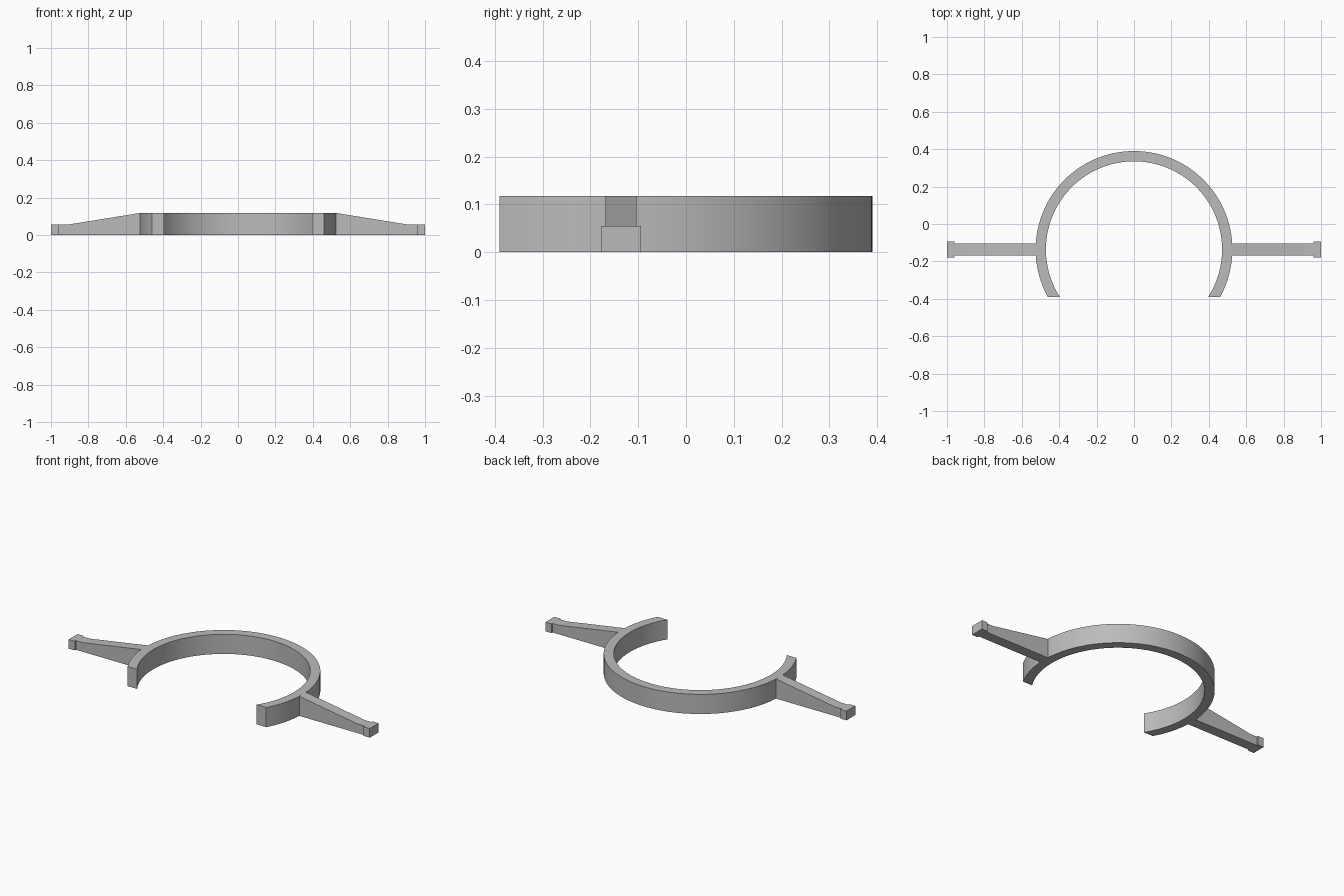
import bpy, bmesh, math

cube = bpy.data.objects.get("Cube")
if cube:
    bpy.data.objects.remove(cube, do_unlink=True)

CENTER_Y = -0.136
CUT_Y = -0.39
HEIGHT = 0.118
FOOT_HEIGHT = 0.055

grey = bpy.data.materials.new("plain grey")
grey.use_nodes = True
grey.diffuse_color = (0.5, 0.5, 0.5, 1)
grey.node_tree.nodes["Principled BSDF"].inputs["Base Color"].default_value = grey.diffuse_color


def extruded(name, faces, offset):
    """Extrude flat faces, given as lists of points, by an offset."""
    bm = bmesh.new()
    for points in faces:
        bm.faces.new([bm.verts.new(p) for p in points])
    bmesh.ops.remove_doubles(bm, verts=bm.verts, dist=1e-5)
    result = bmesh.ops.extrude_face_region(bm, geom=bm.faces[:], use_keep_orig=True)
    moved = [v for v in result["geom"] if isinstance(v, bmesh.types.BMVert)]
    bmesh.ops.translate(bm, verts=moved, vec=offset)
    bmesh.ops.recalc_face_normals(bm, faces=bm.faces)
    mesh = bpy.data.meshes.new(name)
    bm.to_mesh(mesh)
    bm.free()
    mesh.materials.append(grey)
    obj = bpy.data.objects.new(name, mesh)
    bpy.context.collection.objects.link(obj)
    return obj


def arc(radius, steps=96):
    """Arc over the back whose two ends lie on the straight front cut."""
    start = math.asin((CUT_Y - CENTER_Y) / radius)
    sweep = math.pi - 2 * start
    angles = [start + sweep * i / steps for i in range(steps + 1)]
    return [(radius * math.cos(a), CENTER_Y + radius * math.sin(a), 0) for a in angles]


# Open ring with flat-cut ends
outer, inner = arc(0.526), arc(0.471)
strip = [(outer[i], outer[i + 1], inner[i + 1], inner[i]) for i in range(len(outer) - 1)]
ring = extruded("clamp_ring", strip, (0, 0, HEIGHT))
bpy.context.view_layer.objects.active = ring
ring.select_set(True)
bpy.ops.object.shade_smooth_by_angle(angle=math.radians(30))

# Tapered arms and their wider end tabs
arm_profile = [(0.524, 0), (0.96, 0), (0.96, FOOT_HEIGHT), (0.914, FOOT_HEIGHT), (0.524, HEIGHT)]
tab_profile = [(0.96, 0), (1, 0), (1, FOOT_HEIGHT), (0.96, FOOT_HEIGHT)]
for side, sign in (("left", 1), ("right", -1)):
    for part, profile, half in (("arm", arm_profile, 0.032), ("end_tab", tab_profile, 0.042)):
        face = [(sign * x, CENTER_Y - half, z) for x, z in profile]
        extruded(f"{side}_{part}", [face], (0, 2 * half, 0))
